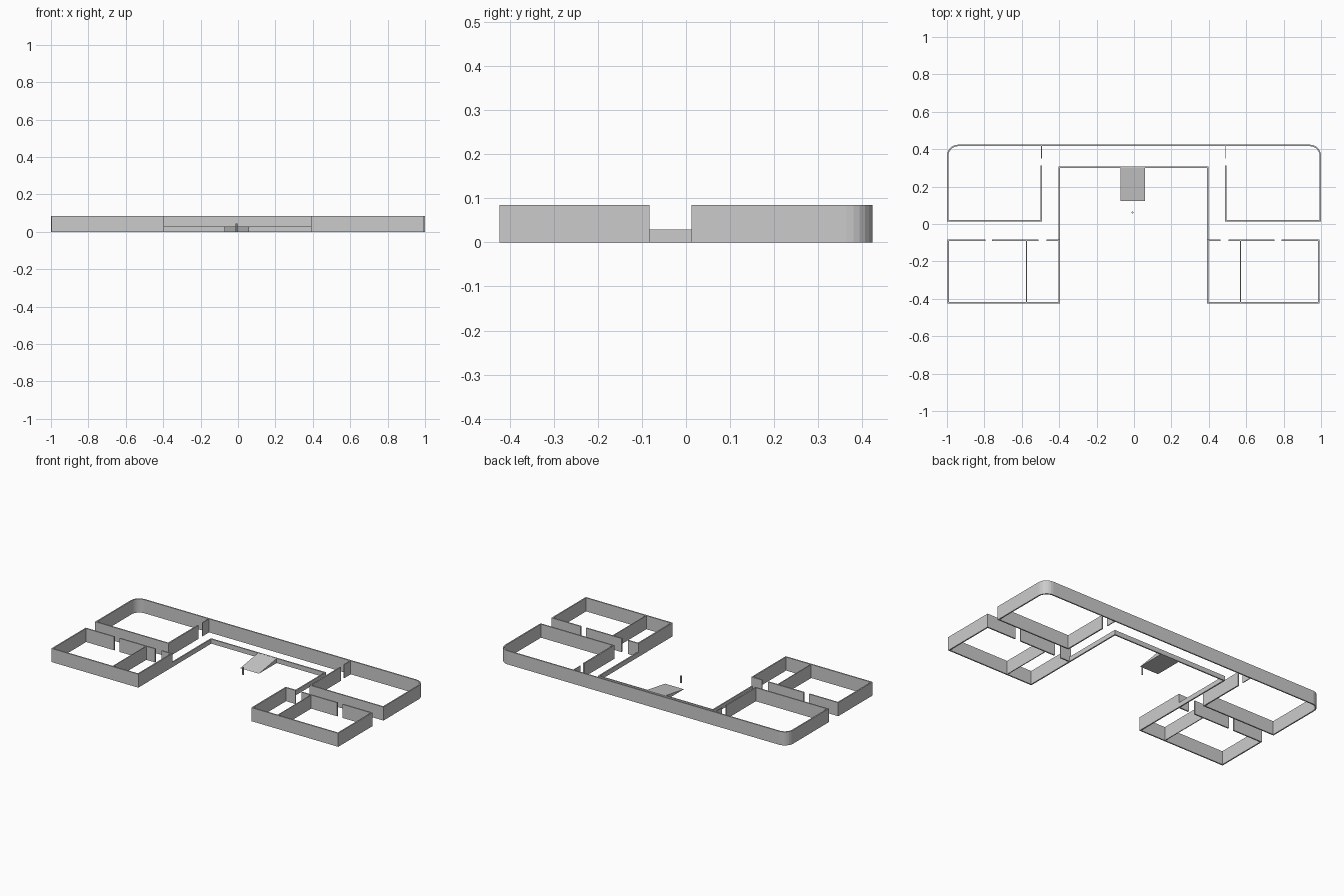
import bpy, bmesh, math
from mathutils import Vector

if "Cube" in bpy.data.objects:
    bpy.data.objects.remove(bpy.data.objects["Cube"])

H, LOW, T = 0.085, 0.029, 0.008   # wall height, low wall height, thickness
SHIFT = -0.003                    # inner layout sits slightly left of centre


def finish(name, bm):
    bmesh.ops.recalc_face_normals(bm, faces=bm.faces)
    me = bpy.data.meshes.new(name)
    bm.to_mesh(me)
    bm.free()
    ob = bpy.data.objects.new(name, me)
    bpy.context.collection.objects.link(ob)
    return ob


def wall(name, pts, h=H, t=T):
    """Extruded wall following an open centreline with mitred corners."""
    p = [Vector(q) for q in pts]
    dirs = [(b - a).normalized() for a, b in zip(p, p[1:])]
    bm = bmesh.new()
    rings = []
    for i, c in enumerate(p):
        d0, d1 = dirs[max(i - 1, 0)], dirs[min(i, len(dirs) - 1)]
        n0, n1 = Vector((-d0.y, d0.x)), Vector((-d1.y, d1.x))
        m = (n0 + n1).normalized()
        m *= t / 2 / m.dot(n0)
        a, b = c + m, c - m
        rings.append([bm.verts.new((q.x, q.y, z))
                      for q, z in ((a, 0), (b, 0), (b, h), (a, h))])
    for r, s in zip(rings, rings[1:]):
        for k in range(4):
            j = (k + 1) % 4
            bm.faces.new((r[k], r[j], s[j], s[k]))
    bm.faces.new(rings[0])
    bm.faces.new(rings[-1])
    return finish(name, bm)


# Long rear building: both end rooms and the rounded back wall in one run
R, X, Y = 0.055, 0.996, 0.420
arc = [(X - R + R * math.cos(a), Y - R + R * math.sin(a))
       for a in (math.radians(90 - 15 * i) for i in range(7))]
half = arc + [(X, 0.017), (0.491, 0.017), (0.491, 0.312)]
left = [(-x, y) for x, y in reversed(half)]
left[0], left[1] = (-0.495, 0.312), (-0.495, 0.017)
wall("rear_outer_wall", left + half)

for side, s in (("left", -1), ("right", 1)):
    def m(*pts):
        return [(s * x + SHIFT, y) for x, y in pts]
    # Stub beside the rear doorway
    wall(side + "_rear_door_stub", m((0.491, 0.42), (0.491, 0.35)), t=0.005)
    # Front room shell, open at the two doorways
    wall(side + "_front_room_wall",
         m((0.792, -0.087), (0.991, -0.087), (0.991, -0.420),
           (0.396, -0.420), (0.396, -0.087), (0.465, -0.087)))
    # Wall between the doorways, and the room divider
    wall(side + "_front_door_wall", m((0.508, -0.087), (0.755, -0.087)))
    wall(side + "_front_divider", m((0.572, -0.09), (0.572, -0.417)), t=0.005)

# Low wall around the courtyard
wall("courtyard_low_wall",
     [(x + SHIFT, y) for x, y in ((-0.396, -0.085), (-0.396, 0.303),
                                  (0.396, 0.303), (0.396, -0.085))], h=LOW)

# Entrance ramp wedge
bm = bmesh.new()
tri = [bm.verts.new((-0.071, y, z))
       for y, z in ((0.123, 0), (0.303, 0), (0.303, LOW))]
face = bm.faces.new(tri)
ext = bmesh.ops.extrude_face_region(bm, geom=[face])
bmesh.ops.translate(bm, vec=(0.13, 0, 0),
                    verts=[v for v in ext["geom"] if isinstance(v, bmesh.types.BMVert)])
finish("entrance_ramp", bm)

# Small courtyard post
bpy.ops.mesh.primitive_cylinder_add(vertices=12, radius=0.005, depth=0.045,
                                    location=(-0.008, 0.062, 0.0225))
bpy.context.object.name = "courtyard_post"
bpy.ops.object.shade_smooth_by_angle()
